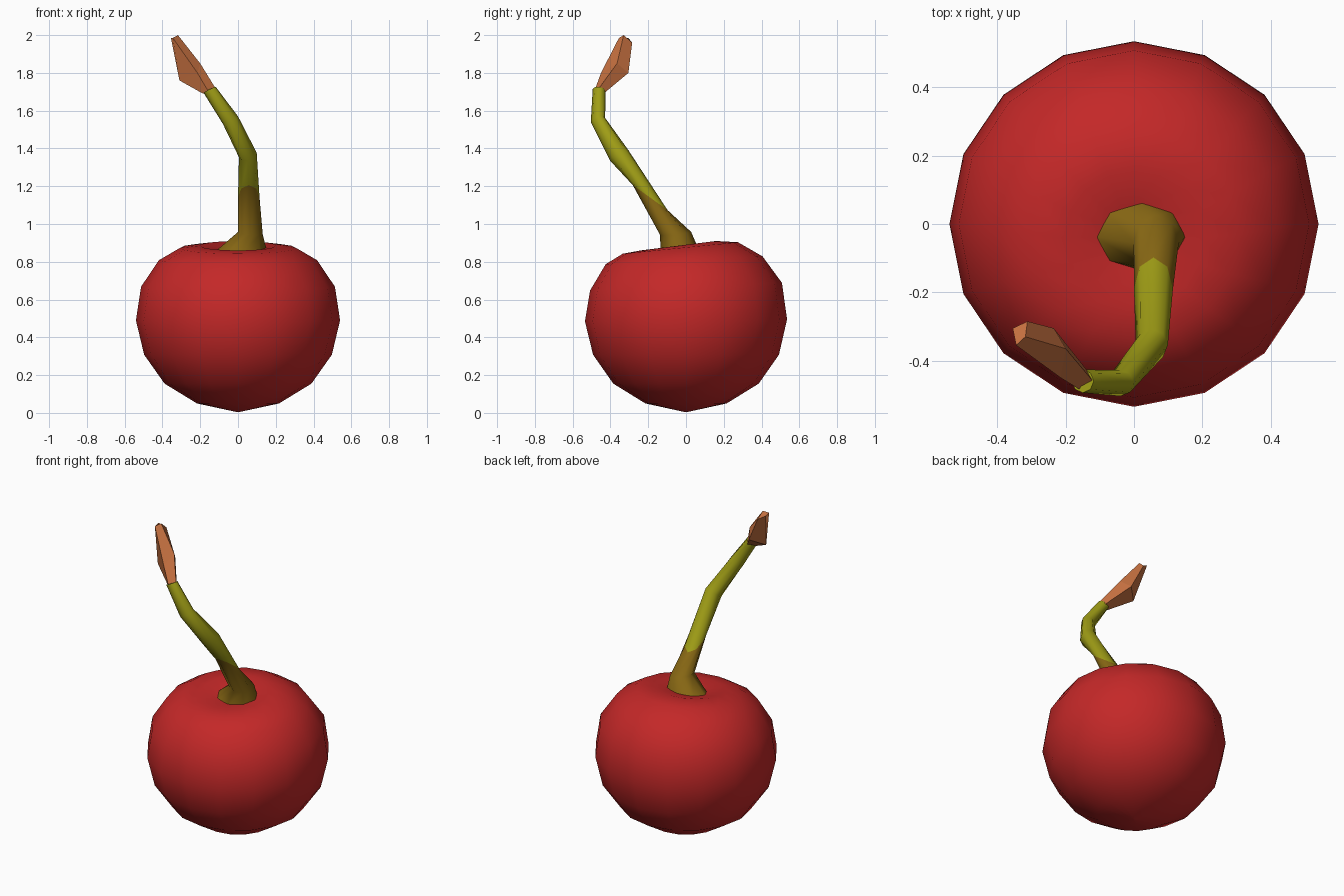
import bpy, math

if "Cube" in bpy.data.objects:
    bpy.data.objects.remove(bpy.data.objects["Cube"])


def material(name, rgb):
    m = bpy.data.materials.new(name)
    m.diffuse_color = (*rgb, 1)
    m.use_nodes = True
    m.node_tree.nodes["Principled BSDF"].inputs["Base Color"].default_value = m.diffuse_color
    return m


RED = material("cherry red", (0.55, 0.021, 0.021))
BROWN = material("stem brown", (0.25, 0.14, 0.007))
OLIVE = material("stem olive", (0.35, 0.34, 0.008))
TAN = material("tip orange brown", (0.55, 0.16, 0.05))


def ring(cx, cy, cz, rx, ry, sx, sy, n):
    """Elliptical ring whose plane slopes by sx along x and sy along y."""
    pts = []
    for i in range(n):
        a = 2 * math.pi * i / n
        dx, dy = rx * math.cos(a), ry * math.sin(a)
        pts.append((cx + dx, cy + dy, cz + sx * dx + sy * dy))
    return pts


def loft(name, rings, mats, smooth=None, band_mat=lambda i: 0):
    """Skin a stack of equal rings, capped at both ends."""
    n = len(rings[0])
    verts = [p for r in rings for p in r]
    faces, ids = [tuple(reversed(range(n)))], [band_mat(0)]
    for k in range(len(rings) - 1):
        for i in range(n):
            j = (i + 1) % n
            faces.append((k * n + i, k * n + j, (k + 1) * n + j, (k + 1) * n + i))
            ids.append(band_mat(k))
    last = (len(rings) - 1) * n
    faces.append(tuple(range(last, last + n)))
    ids.append(band_mat(len(rings) - 2))
    me = bpy.data.meshes.new(name)
    me.from_pydata(verts, [], faces)
    for m in mats:
        me.materials.append(m)
    for p, i in zip(me.polygons, ids):
        p.material_index = i
    ob = bpy.data.objects.new(name, me)
    bpy.context.collection.objects.link(ob)
    if smooth:
        bpy.context.view_layer.objects.active = ob
        ob.select_set(True)
        bpy.ops.object.shade_smooth_by_angle(angle=math.radians(smooth))
        ob.select_set(False)
    return ob


# Fruit: round body with a tilted dimple on top (radius, height, y centre, tilt)
profile = [(0.004, 0.004, 0, 0), (0.215, 0.05, 0, 0), (0.385, 0.155, 0, 0),
           (0.492, 0.308, 0, 0), (0.535, 0.49, 0, 0.01), (0.508, 0.668, 0, 0.04),
           (0.415, 0.808, -0.01, 0.05), (0.305, 0.873, -0.03, 0.1),
           (0.2, 0.885, -0.04, 0.125), (0.1, 0.864, -0.04, 0.15),
           (0.004, 0.85, -0.04, 0.15)]
loft("cherry_fruit", [ring(0, y, z, r * 1.01, r, 0, s, 16) for r, z, y, s in profile],
     [RED], 60)

# Stem: flared brown base, then a bent olive stalk
stem = [(0.017, -0.035, 0.855, 0.137, 0.1, 0, 0.15),
        (0.065, -0.055, 0.95, 0.066, 0.082, -0.1, 0.1),
        (0.057, -0.19, 1.14, 0.057, 0.092, 0, -0.72),
        (0.052, -0.355, 1.365, 0.047, 0.048, 0.25, 0.6),
        (-0.04, -0.466, 1.55, 0.04, 0.038, 0.5, 0.3),
        (-0.15, -0.46, 1.71, 0.032, 0.034, 0.5, -0.1)]
loft("stem", [ring(*s, 8) for s in stem], [BROWN, OLIVE], 60,
     lambda k: 0 if k < 2 else 1)

# Stem tip: faceted four-sided bud
bud = [[(-0.185, -0.455, 1.69), (-0.14, -0.425, 1.70),
        (-0.12, -0.46, 1.72), (-0.15, -0.49, 1.69)],
       [(-0.31, -0.375, 1.76), (-0.235, -0.305, 1.80),
        (-0.2, -0.365, 1.85), (-0.215, -0.45, 1.80)],
       [(-0.355, -0.305, 1.985), (-0.312, -0.285, 1.96),
        (-0.318, -0.33, 2.0), (-0.345, -0.355, 1.985)]]
loft("stem_tip", [list(reversed(r)) for r in bud], [TAN])
